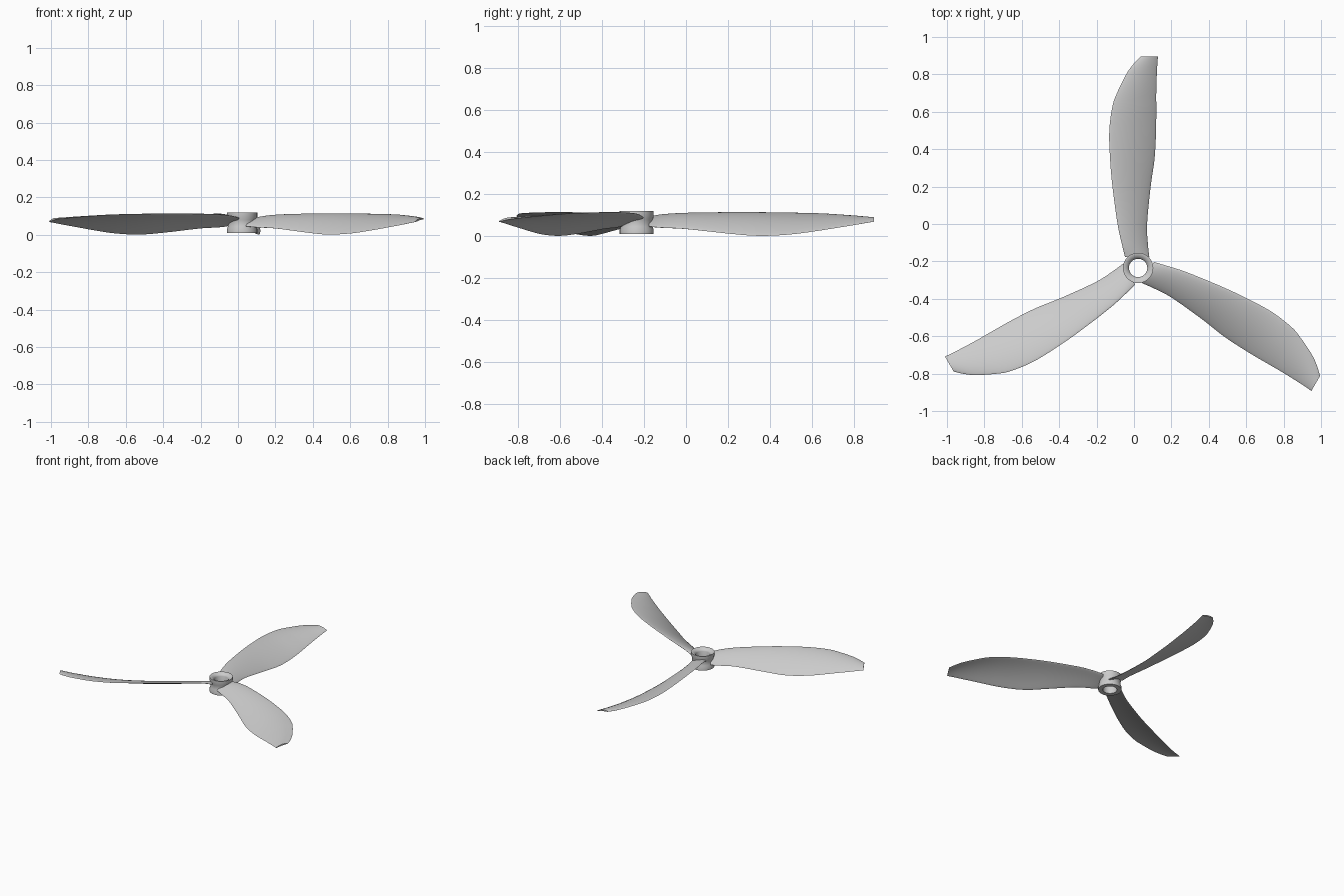
import bpy, bmesh, math
from mathutils import Vector, Matrix

if "Cube" in bpy.data.objects:
    bpy.data.objects.remove(bpy.data.objects["Cube"])

CX, CY = 0.022, -0.235          # hub axis

# radius, upper edge x, lower edge x, upper edge z, lower edge z
STATIONS = [
    (0.058, -0.070, 0.060, 0.088, 0.046),
    (0.120, -0.085, 0.053, 0.101, 0.040),
    (0.235, -0.110, 0.048, 0.109, 0.034),
    (0.435, -0.137, 0.067, 0.113, 0.012),
    (0.585, -0.150, 0.088, 0.113, 0.001),
    (0.735, -0.154, 0.096, 0.111, 0.008),
    (0.865, -0.137, 0.097, 0.108, 0.025),
    (0.935, -0.113, 0.097, 0.104, 0.036),
    (1.035, -0.064, 0.100, 0.096, 0.052),
    (1.090, -0.025, 0.103, 0.090, 0.062),
    (1.131, 0.014, 0.106, 0.085, 0.069),
]


def smooth_stations(rows, steps):
    """Catmull-Rom interpolation through the station table."""
    out = []
    for i in range(len(rows) - 1):
        a, b, c, d = (rows[max(0, min(len(rows) - 1, i + k))] for k in (-1, 0, 1, 2))
        for s in range(steps):
            t = s / steps
            out.append([0.5 * (2 * q + (r - p) * t + (2 * p - 5 * q + 4 * r - s4) * t * t
                               + (3 * q - p - 3 * r + s4) * t ** 3)
                        for p, q, r, s4 in zip(a, b, c, d)])
    out.append(list(rows[-1]))
    return out


def finish(bm, name, angle):
    bmesh.ops.recalc_face_normals(bm, faces=bm.faces)
    mesh = bpy.data.meshes.new(name)
    bm.to_mesh(mesh)
    bm.free()
    ob = bpy.data.objects.new(name, mesh)
    bpy.context.collection.objects.link(ob)
    bpy.ops.object.select_all(action='DESELECT')
    ob.select_set(True)
    bpy.context.view_layer.objects.active = ob
    bpy.ops.object.shade_smooth_by_angle(angle=math.radians(angle))
    return ob


def make_blade(name, turn):
    """Loft thin cambered sections along the blade."""
    bm = bmesh.new()
    n = 14
    place = Matrix.Translation((CX, CY, 0)) @ Matrix.Rotation(turn, 4, 'Z')
    rings = []
    for r, xl, xr, zl, zr in smooth_stations(STATIONS, 5):
        camber = 0.062 * (xr - xl)
        thick = 0.020 - 0.010 * min(1, r / 0.9)

        def point(t, side):
            z = zl + (zr - zl) * t + camber * 4 * t * (1 - t)
            z += side * thick * 0.5 * (4 * t * (1 - t)) ** 0.5
            return place @ Vector((xl + (xr - xl) * t, r, z))
        ts = [0.5 - 0.5 * math.cos(math.pi * i / n) for i in range(n + 1)]
        loop = [point(t, 1) for t in ts] + [point(t, -1) for t in ts[-2:0:-1]]
        rings.append([bm.verts.new(p) for p in loop])
    for a, b in zip(rings, rings[1:]):
        for i in range(len(a)):
            j = (i + 1) % len(a)
            bm.faces.new((a[i], a[j], b[j], b[i]))
    bm.faces.new(rings[0])
    bm.faces.new(rings[-1])
    return finish(bm, name, 50)


# Hub: lathed ring with a slight waist and a dished top around the bore
HUB = [(0.049, 0.010), (0.081, 0.010), (0.081, 0.030), (0.076, 0.045), (0.074, 0.062),
       (0.076, 0.080), (0.081, 0.095), (0.081, 0.119), (0.074, 0.119), (0.062, 0.113),
       (0.053, 0.106), (0.049, 0.098)]
bm = bmesh.new()
SEG = 64
rings = []
for k in range(SEG):
    a = 2 * math.pi * k / SEG
    rings.append([bm.verts.new((CX + r * math.cos(a), CY + r * math.sin(a), z)) for r, z in HUB])
for k in range(SEG):
    p, q = rings[k], rings[(k + 1) % SEG]
    for i in range(len(HUB)):
        j = (i + 1) % len(HUB)
        bm.faces.new((p[i], p[j], q[j], q[i]))
finish(bm, "hub", 40)

# Three blades
for i in range(3):
    make_blade(f"blade_{i + 1}", math.radians(120 * i))
